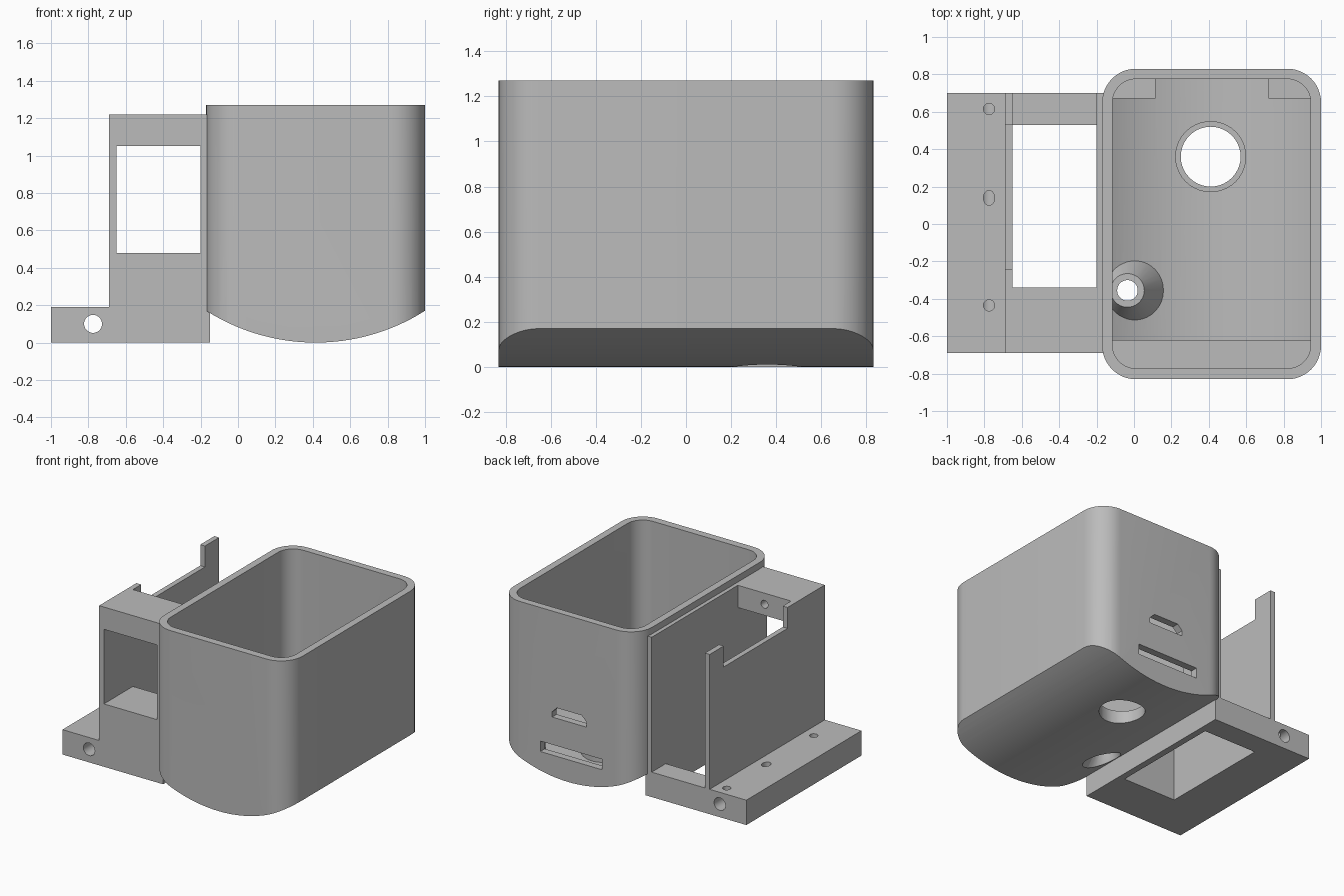
import bpy, bmesh
from math import sin, cos, pi, asin
from mathutils import Vector

if "Cube" in bpy.data.objects:
    bpy.data.objects.remove(bpy.data.objects["Cube"], do_unlink=True)

grey = bpy.data.materials.new("plain grey")
grey.use_nodes = True
grey.diffuse_color = (0.5, 0.5, 0.5, 1)
grey.node_tree.nodes["Principled BSDF"].inputs["Base Color"].default_value = (0.5, 0.5, 0.5, 1)


def loft(name, rings):
    """Closed solid through equal-length rings of points."""
    bm = bmesh.new()
    loops = [[bm.verts.new(p) for p in ring] for ring in rings]
    n = len(loops[0])
    for a, b in zip(loops, loops[1:]):
        for i in range(n):
            j = (i + 1) % n
            bm.faces.new((a[i], a[j], b[j], b[i]))
    bm.faces.new(loops[0][::-1])
    bm.faces.new(loops[-1])
    bmesh.ops.recalc_face_normals(bm, faces=bm.faces)
    mesh = bpy.data.meshes.new(name)
    bm.to_mesh(mesh)
    bm.free()
    mesh.materials.append(grey)
    obj = bpy.data.objects.new(name, mesh)
    bpy.context.collection.objects.link(obj)
    return obj


def prism_z(name, pts, lo, hi):
    return loft(name, [[(x, y, z) for x, y in pts] for z in (lo, hi)])


def prism_y(name, pts, lo, hi):
    return loft(name, [[(x, y, z) for x, z in pts] for y in (lo, hi)])


def block(name, x0, x1, y0, y1, z0, z1):
    return prism_z(name, [(x0, y0), (x1, y0), (x1, y1), (x0, y1)], z0, z1)


def circle(cx, cy, r, ry=None, n=40):
    return [(cx + r * cos(2 * pi * i / n), cy + (ry or r) * sin(2 * pi * i / n)) for i in range(n)]


def cone(name, x, y, r0, r1, z0, z1):
    return loft(name, [[(px, py, z) for px, py in circle(x, y, r)] for r, z in ((r0, z0), (r1, z1))])


def combine(target, other, mode="DIFFERENCE"):
    mod = target.modifiers.new("combine", "BOOLEAN")
    mod.operation, mod.object, mod.solver = mode, other, "EXACT"
    bpy.context.view_layer.objects.active = target
    bpy.ops.object.modifier_apply(modifier=mod.name)
    bpy.data.objects.remove(other, do_unlink=True)


def rounded_rect(x0, x1, y0, y1, r, n=12):
    pts = []
    corners = ((x1 - r, y1 - r), (x0 + r, y1 - r), (x0 + r, y0 + r), (x1 - r, y0 + r))
    for k, (cx, cy) in enumerate(corners):
        for i in range(n + 1):
            a = (k + i / n) * pi / 2
            pts.append((cx + r * cos(a), cy + r * sin(a)))
    return pts


MID, RAD = 0.415, 1.09


def round_bottom_solid(name, outline, thick, top):
    """Rounded box whose underside is a shallow barrel arc."""
    solid = prism_z(name, outline, -0.1, top)
    r, half = RAD - thick, 0.7
    a = asin(half / r)
    arc = [(MID + r * sin(t), RAD - r * cos(t)) for t in (-a + 2 * a * i / 40 for i in range(41))]
    barrel = prism_y("barrel", arc + [(MID + half, 2), (MID - half, 2)], -1, 1)
    combine(solid, barrel, "INTERSECT")
    return solid


# Tub: outer shell minus inner cavity
outer = rounded_rect(-0.17, 1.0, -0.83, 0.83, 0.18)
inner = rounded_rect(-0.115, 0.945, -0.772, 0.775, 0.125)
tub = round_bottom_solid("tub", outer, 0, 1.27)
cavity = round_bottom_solid("cavity", inner, 0.055, 1.5)

# Board supports, lens collar and funnel stay solid by being left out of the cavity
for x0, x1 in ((-0.2, 0.115), (0.72, 1.0)):
    combine(cavity, block("corner_post", x0, x1, 0.67, 0.9, -0.1, 0.42))
combine(cavity, block("front_ledge", -0.2, 1.1, -0.9, -0.62, -0.1, 0.42))
combine(cavity, cone("collar", 0.41, 0.36, 0.19, 0.19, -0.1, 0.1))
combine(cavity, cone("funnel", -0.035, -0.355, 0.27, 0.09, -0.05, 0.27))
combine(tub, cavity)

# Holes in the tub floor
combine(tub, cone("lens_hole", 0.41, 0.36, 0.16, 0.16, -0.2, 0.3))
combine(tub, cone("funnel_bore", -0.035, -0.355, 0.21, 0.055, -0.05, 0.24))
combine(tub, cone("funnel_exit", -0.035, -0.355, 0.055, 0.055, 0.2, 0.4))

# Connector slots in the rear wall
plug = [(0.26, 0.46), (0.55, 0.46), (0.55, 0.5), (0.51, 0.54), (0.30, 0.54), (0.26, 0.5)]
combine(tub, prism_y("plug_slot", plug, 0.7, 0.9))
combine(tub, block("card_slot", 0.13, 0.65, 0.7, 0.9, 0.17, 0.25))

# Side bracket: stepped profile hollowed into a channel open at the back
step = [(-1, 0), (-0.15, 0), (-0.15, 1.22), (-0.69, 1.22), (-0.69, 0.19), (-1, 0.19)]
bracket = prism_y("side_bracket", step, -0.69, 0.70)
cuts = [
    ("channel", -0.65, -0.20, -0.34, 0.9, 0.19, 1.5),
    ("floor_opening", -0.65, -0.20, -0.34, 0.53, -0.2, 0.3),
    ("front_window", -0.65, -0.20, -0.9, -0.2, 0.48, 1.05),
    ("plate_notch", -0.8, -0.6, -0.24, 0.53, 1.06, 1.5),
]
for cut in cuts:
    combine(bracket, block(*cut))

# Pivot bore, its set-screw holes, and the window screw holes
combine(bracket, prism_y("pivot_bore", circle(-0.775, 0.10, 0.048), -0.9, 0.9))
for y, ry in ((0.615, 0.03), (0.14, 0.04), (-0.435, 0.03)):
    combine(bracket, prism_z("set_screw", circle(-0.775, y, 0.03, ry, 24), 0.1, 0.4))
for z in (0.40, 1.135):
    combine(bracket, prism_y("window_screw", circle(-0.425, z, 0.03, n=24), -0.55, -0.2))

# Smooth curved walls, keep edges crisp
for obj in (tub, bracket):
    bpy.ops.object.select_all(action="DESELECT")
    obj.select_set(True)
    bpy.context.view_layer.objects.active = obj
    bpy.ops.object.shade_smooth_by_angle(angle=0.5)
